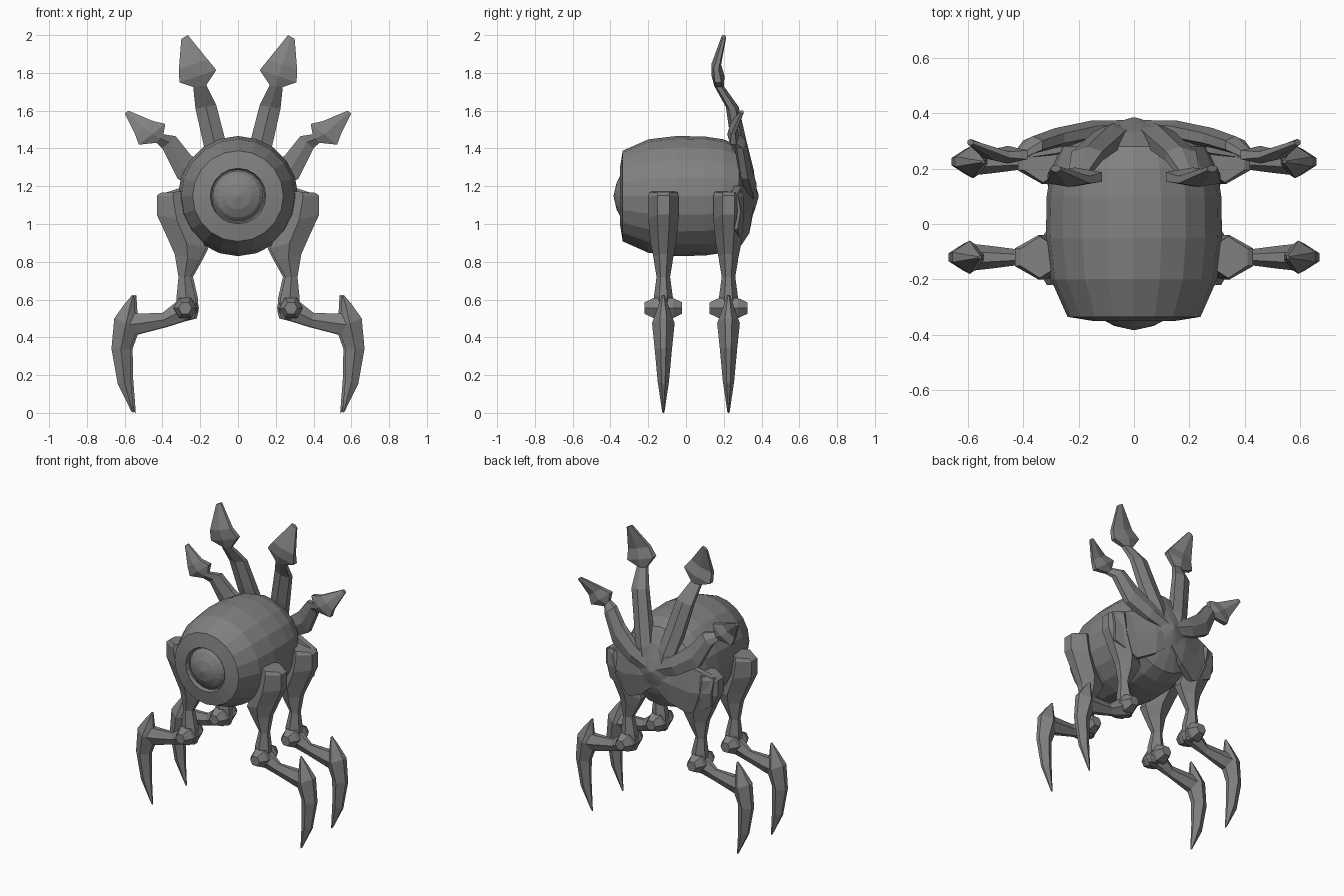
import bpy, bmesh, math

grey = bpy.data.materials.new("dull_grey")
grey.diffuse_color = (0.22, 0.22, 0.22, 1)


def finish(name, bm):
    bmesh.ops.remove_doubles(bm, verts=bm.verts, dist=1e-5)
    bmesh.ops.recalc_face_normals(bm, faces=bm.faces)
    me = bpy.data.meshes.new(name)
    bm.to_mesh(me)
    bm.free()
    me.materials.append(grey)
    ob = bpy.data.objects.new(name, me)
    bpy.context.collection.objects.link(ob)
    return ob


def skin(name, rings):
    """Bridge equal-sized rings of points and cap both ends."""
    bm = bmesh.new()
    vs = [[bm.verts.new(p) for p in r] for r in rings]
    n = len(vs[0])
    for r0, r1 in zip(vs, vs[1:]):
        for i in range(n):
            j = (i + 1) % n
            bm.faces.new((r0[i], r0[j], r1[j], r1[i]))
    bm.faces.new(vs[0])
    bm.faces.new(vs[-1])
    return finish(name, bm)


def lathe(name, profile, cz, n=20):
    """Revolve (y, radius) pairs about the y axis."""
    return skin(name, [[(r * math.cos(2 * math.pi * i / n), y,
                         cz + r * math.sin(2 * math.pi * i / n))
                        for i in range(n)] for y, r in profile])


def limb(name, sections, s=1, edge=0.4, dx=0, dy=0):
    """Six-sided loft. Section: edge A (x, z), edge B (x, z), y, half depth."""
    rings = []
    for ax, az, bx, bz, y, w in sections:
        mx, mz = (ax + bx) / 2, (az + bz) / 2
        ring = [(ax, -edge, az), (mx, -1, mz), (bx, -edge, bz),
                (bx, edge, bz), (mx, 1, mz), (ax, edge, az)]
        rings.append([(s * (x + dx), y + dy + k * w, z) for x, k, z in ring])
    return skin(name, rings)


# barrel body with recessed front socket and domed back
lathe("body", [(-0.325, 0.14), (-0.35, 0.147), (-0.335, 0.24), (-0.2, 0.3),
               (-0.05, 0.318), (0.1, 0.315), (0.2, 0.3), (0.28, 0.265),
               (0.33, 0.17), (0.365, 0.07), (0.385, 0.004)], 1.148)
lathe("eye", [(-0.32, 0.138), (-0.345, 0.115), (-0.368, 0.07), (-0.383, 0.003)], 1.148)

thigh = [(0.41, 1.165, 0.27, 1.175, 0, 0.075), (0.43, 1.15, 0.26, 1.14, 0, 0.08),
         (0.43, 1.05, 0.22, 1.0, 0, 0.08), (0.375, 0.93, 0.17, 0.87, 0, 0.068),
         (0.335, 0.84, 0.2, 0.81, 0, 0.053), (0.315, 0.72, 0.25, 0.72, 0, 0.036),
         (0.325, 0.62, 0.225, 0.61, 0, 0.05), (0.325, 0.53, 0.22, 0.54, 0, 0.05),
         (0.29, 0.49, 0.23, 0.5, 0, 0.03)]
shin = [(0.25, 0.6, 0.23, 0.5, 0, 0.035), (0.33, 0.585, 0.29, 0.485, 0, 0.045),
        (0.40, 0.53, 0.385, 0.455, 0, 0.025), (0.53, 0.525, 0.52, 0.42, 0, 0.042),
        (0.6, 0.53, 0.6, 0.40, 0, 0.05)]
claw = [(0.56, 0.625, 0.55, 0.62, 0, 0.008), (0.602, 0.575, 0.545, 0.54, 0, 0.03),
        (0.655, 0.5, 0.53, 0.45, 0, 0.06), (0.67, 0.34, 0.57, 0.34, 0, 0.046),
        (0.637, 0.155, 0.567, 0.18, 0, 0.03), (0.565, 0.008, 0.553, 0.0, 0, 0.006)]
long_arm = [(0.0, 1.15, 0.1, 1.12, 0.33, 0.04), (0.03, 1.3, 0.14, 1.26, 0.315, 0.045),
            (0.07, 1.455, 0.18, 1.41, 0.28, 0.042), (0.115, 1.63, 0.225, 1.61, 0.245, 0.034),
            (0.168, 1.735, 0.237, 1.725, 0.175, 0.025),
            (0.115, 1.815, 0.31, 1.75, 0.17, 0.034),
            (0.16, 1.87, 0.313, 1.82, 0.16, 0.026), (0.265, 2.0, 0.3, 1.98, 0.2, 0.013)]
short_arm = [(0.0, 1.2, 0.05, 1.12, 0.345, 0.03), (0.13, 1.27, 0.18, 1.16, 0.335, 0.038),
             (0.25, 1.365, 0.32, 1.24, 0.31, 0.036), (0.33, 1.465, 0.4, 1.4, 0.285, 0.032),
             (0.395, 1.475, 0.43, 1.43, 0.25, 0.022),
             (0.385, 1.53, 0.525, 1.42, 0.25, 0.032),
             (0.45, 1.545, 0.545, 1.475, 0.25, 0.022), (0.58, 1.6, 0.6, 1.585, 0.295, 0.012)]
# rear plate running from the back hub to the hind hip
rear_plate = [(0.0, 1.21, 0.0, 1.04, 0.335, 0.035), (0.13, 1.22, 0.1, 0.95, 0.315, 0.04),
              (0.28, 1.2, 0.22, 0.89, 0.275, 0.04), (0.4, 1.16, 0.38, 0.97, 0.255, 0.035)]

for s, side in ((-1, "left"), (1, "right")):
    for row, dx, dy in (("front", 0, -0.12), ("rear", -0.012, 0.225)):
        tag = f"{side}_{row}"
        limb(tag + "_thigh", thigh, s, 0.4, dx, dy)
        limb(tag + "_shin", shin, s, 0.4, dx, dy)
        limb(tag + "_claw", claw, s, 0.3, dx, dy)
        # tapered knobs through the knee
        skin(tag + "_knee_knob", [
            [(s * (0.28 + dx + r * math.cos(math.pi * i / 3)), dy + y,
              0.555 + r * math.sin(math.pi * i / 3)) for i in range(6)]
            for y, r in ((-0.1, 0.035), (-0.05, 0.062), (0.05, 0.062), (0.1, 0.035))])
    limb(side + "_long_arm", long_arm, s, 0.5)
    limb(side + "_short_arm", short_arm, s, 0.5)
    limb(side + "_rear_plate", rear_plate, s, 0.5)
